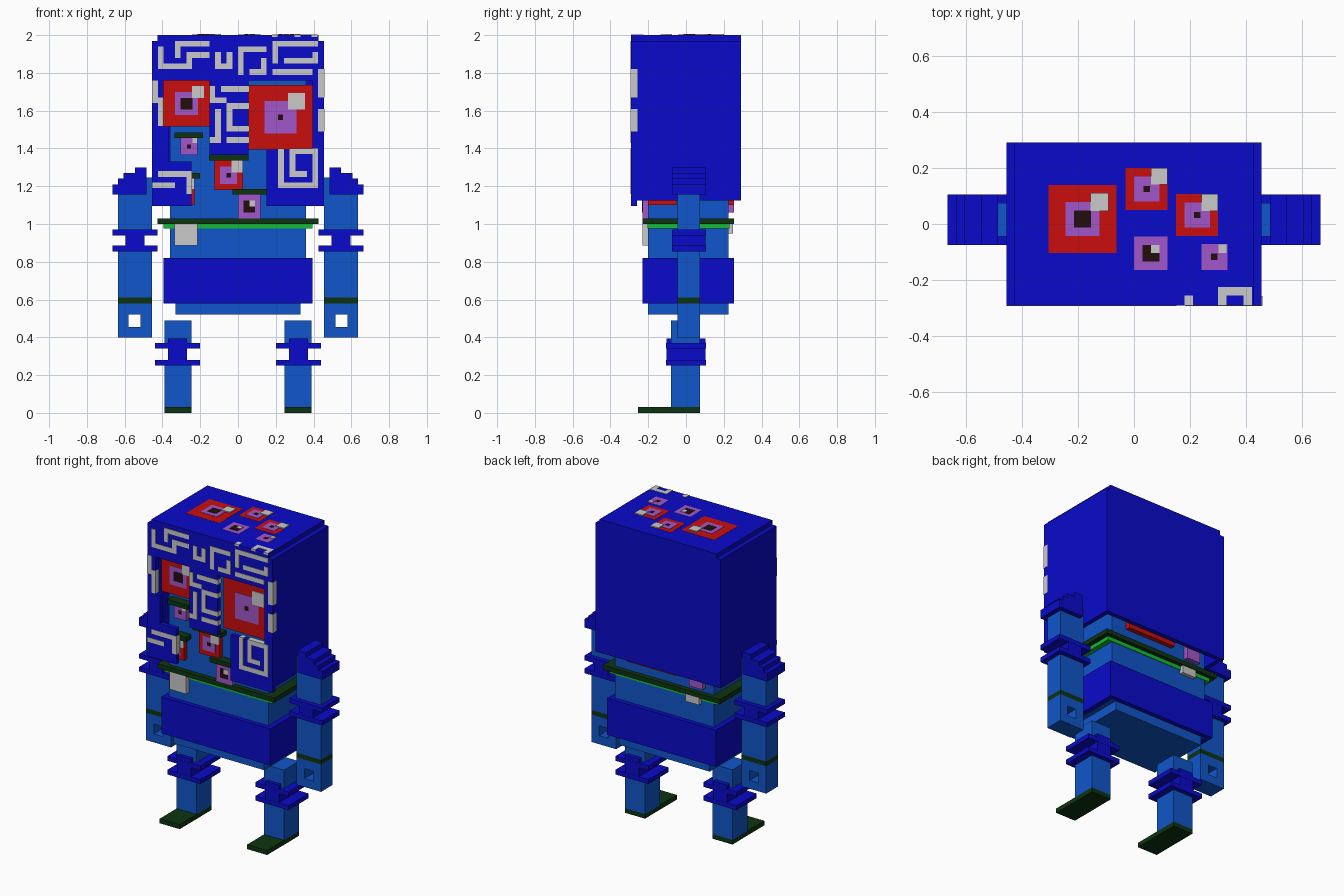
import bpy, bmesh
from mathutils import Matrix, Vector

if "Cube" in bpy.data.objects:
    bpy.data.objects.remove(bpy.data.objects["Cube"], do_unlink=True)


def material(name, r, g, b):
    m = bpy.data.materials.new(name)
    m.use_nodes = True
    m.diffuse_color = (r, g, b, 1)
    m.node_tree.nodes["Principled BSDF"].inputs["Base Color"].default_value = (r, g, b, 1)
    return m


NAVY = material("deep blue", .003, .003, .59)
BLUE = material("mid blue", .005, .093, .59)
RED = material("red", .59, .004, .004)
PURPLE = material("purple", .36, .093, .59)
WHITE = material("pale grey", .59, .59, .59)
DARK = material("dark green", .004, .034, .005)
GREEN = material("bright green", .007, .51, .038)
BLACK = material("near black", .016, .004, .004)


def boxes(name, mat, *bounds):
    """One object made of boxes, each given by its x, y and z ranges."""
    bm = bmesh.new()
    for ranges in bounds:
        low, high = (Vector(f(r) for r in ranges) for f in (min, max))
        place = Matrix.Translation((low + high) / 2)
        bmesh.ops.create_cube(bm, size=1, matrix=place @ Matrix.Diagonal((*(high - low), 1)))
    mesh = bpy.data.meshes.new(name)
    bm.to_mesh(mesh)
    bm.free()
    mesh.materials.append(mat)
    bpy.context.collection.objects.link(bpy.data.objects.new(name, mesh))


def wide(w):
    return (-w, w)


def pair(name, mat, *bounds):
    """The same part on both sides."""
    for side, s in (("left", 1), ("right", -1)):
        boxes(f"{side}_{name}", mat, *[([s * x for x in xs], ys, zs) for xs, ys, zs in bounds])


def joint(name, x, ys, z0, z1, cap=0):
    """Two wide plates around a narrower core."""
    outer, inner = (x - .12, x + .12), (x - .05, x + .05)
    core_y = (ys[0] + .001, ys[1] - .001)
    pair(name, NAVY, (outer, ys, (z0, z0 + .03)), (outer, ys, (z1 - .03, z1)),
         (inner, core_y, (z0 + .01, z1 + cap)))


# Body, belt and collar
body_y, rim_y = (-.2, .225), (-.23, .255)
boxes("torso", BLUE, (wide(.36), body_y, (.58, 1.94)))
boxes("hips", BLUE, (wide(.33), body_y, (.52, .58)))
boxes("belt", NAVY, (wide(.395), rim_y, (.58, .82)))
boxes("collar", DARK, (wide(.425), rim_y, (1, 1.03)))
boxes("collar_trim", GREEN, (wide(.395), (-.205, .23), (.975, 1)))
boxes("teeth", WHITE, ((-.335, -.215), (-.23, -.2), (.885, 1)), ((-.27, -.17), (.225, .25), (.95, 1)))

# Legs
leg_x, leg_y = (.245, .39), (-.08, .075)
pair("leg", BLUE, (leg_x, leg_y, (.03, .25)), (leg_x, leg_y, (.37, .49)))
joint("knee", .32, wide(.105), .25, .37, cap=.025)
pair("foot", DARK, (leg_x, (-.255, .075), (0, .03)))

# Arms, with a square hole through each hand
arm_x, arm_y, joint_y = (.455, .635), (-.045, .075), (-.075, .105)
pair("arm", BLUE, (arm_x, arm_y, (.97, 1.155)), ((.455, .485), arm_y, (1.155, 1.245)),
     (arm_x, arm_y, (.61, .855)))
joint("elbow", .545, joint_y, .855, .97)
pair("wrist_band", DARK, (arm_x, arm_y, (.58, .61)))
pair("hand", BLUE, (arm_x, arm_y, (.52, .58)), (arm_x, arm_y, (.4, .455)),
     ((.455, .515), arm_y, (.455, .52)), ((.58, .635), arm_y, (.455, .52)))
pair("shoulder", NAVY, ((.485, .665), joint_y, (1.155, 1.21)),
     *[((.485, x), joint_y, (z, z + .03)) for x, z in ((.635, 1.21), (.605, 1.24), (.545, 1.27))])

# Hood: an open-bottomed shell
boxes("hood_top", NAVY, (wide(.425), wide(.29), (1.97, 2)))
pair("hood_side", NAVY, ((.425, .455), (-.26, .29), (1.125, 1.97)))
boxes("hood_back", NAVY, (wide(.425), (.26, .29), (1.125, 1.97)))

# Hood front: panels around the eye openings
front_y = (-.29, -.26)
boxes("hood_front", NAVY, *[(xs, front_y, zs) for xs, zs in (
    (wide(.455), (1.76, 1.97)), ((-.455, -.395), (1.515, 1.76)), ((-.455, -.365), (1.33, 1.515)),
    ((-.15, .055), (1.365, 1.76)), ((.395, .455), (1.395, 1.76)),
    ((.15, .455), (1.095, 1.395)), ((-.455, -.245), (1.095, 1.33)))])


def hook(c, r, h, w, legs=2):
    """Grid cells of a square spiral that starts at a column and row and winds inward."""
    cells = {(c, r)}
    for k in range(legs):
        turn = k // 2
        size, shrink = (w, 2 * turn) if k % 2 else (h, 2 * max(0, turn - 1))
        step = (1 if size > 0 else -1) * (-1) ** turn
        for _ in range(abs(size) - shrink):
            c, r = (c + step, r) if k % 2 else (c, r + step)
            cells.add((c, r))
    return cells


# Maze markings: hooks, bars and spirals on a 30 by 30 grid
CELL = .91 / 30
maze = set().union(*[hook(*h) for h in (
    (4, 3, -2, 5), (6, 5, -2, 3), (1, 2, 3, 4), (11, 3, 2, 2, 3), (15, 6, -4, 4), (19, 4, 2, -2),
    (21, 4, -3, 7), (28, 3, 1, -5), (21, 6, 0, 6), (29, 6, 4, 0), (29, 13, 3, 0), (10, 9, 2, 2),
    (16, 9, 0, -4), (13, 12, 4, 3), (13, 12, 0, 3), (11, 13, 5, -1), (13, 18, 0, 3),
    (0, 8, 3, 1), (1, 12, 3, 0), (6, 27, -3, -5), (0, 26, 0, 3), (22, 20, 6, 6, 6))])
marks = []
for row in range(30):
    col = 0
    while col < 30:
        start = col
        while (col, row) in maze:
            col += 1
        if col > start:
            xs = (start * CELL - .455, col * CELL - .455 + .003 * (col == 30))
            marks.append((xs, (-.293, -.257), (1.97 - row * .03, 2 - row * .03)))
        col += 1
boxes("hood_markings", WHITE, *marks)
top_z = (1.99, 2.002)
boxes("hood_top_markings", WHITE, ((.3, .42), (-.255, -.225), top_z),
      *[((x, x + .03), (-.291, -.255), top_z) for x in (.18, .3, .39)])


def eye(name, face, u, v, w, h, rim=True, pupil=.5, glint=(.62, .88), lid=False):
    """Nested plates from a lower left corner and a size, the glint up and to the right."""
    inset = .25 if w > .2 else .2
    iris = (inset, 1 - inset) if rim else (0, 1)
    half = pupil * (iris[1] - iris[0]) / 2
    layers = [("rim", RED, (0, 1))] if rim else []
    layers += [("iris", PURPLE, iris), ("pupil", BLACK, (.5 - half, .5 + half)), ("glint", WHITE, glint)]
    for i, (part, mat, span) in enumerate(layers):
        us, vs = [u + w * s for s in span], [v + h * s for s in span]
        lift = .002 * i
        if face == "front":
            boxes(f"{name}_{part}", mat, (us, (-.23 - lift, -.2), vs))
        else:
            boxes(f"{name}_{part}", mat, (us, vs, (1.99, 2.001 + lift)))
    if lid:
        boxes(f"{name}_lid", DARK, ((u - .03, u + w + .03), (-.255, -.2), (v + h, v + h + .03)))


# Eyes on the face
corner, middle = (.6, 1), (.5, .75)
eye("right_eye", "front", -.395, 1.515, .245, .245)
eye("left_eye", "front", .055, 1.395, .34, .34, pupil=.16)
eye("cheek_eye", "front", -.305, 1.365, .09, .09, rim=False, pupil=.25, glint=(.7, 1), lid=True)
eye("nose_eye", "front", -.124, 1.18, .15, .155, pupil=.25, glint=corner, lid=True)
eye("chin_eye", "front", 0, 1.03, .12, .125, rim=False, glint=middle, lid=True)
eye("jaw_eye", "front", -.36, 1.1, .13, .14, pupil=.25, glint=corner, lid=True)

# Eyes on the top of the hood
eye("top_big_eye", "top", -.305, -.104, .243, .243)
eye("top_back_eye", "top", -.03, .05, .15, .15, pupil=.25, glint=corner)
eye("top_left_eye", "top", .15, -.043, .15, .15, pupil=.25, glint=corner)
eye("top_front_eye", "top", 0, -.164, .12, .12, rim=False, glint=middle)
eye("top_small_eye", "top", .24, -.164, .093, .093, rim=False, pupil=.25, glint=(.65, .97))

# Eyes mostly hidden under the hood
boxes("back_eye", RED, ((-.1, .25), (.225, .255), (1.1, 1.4)))
boxes("back_small_eye", PURPLE, ((-.3, -.2), (.225, .255), (1.06, 1.2)))
boxes("temple_eye", RED, ((.36, .39), (-.2, -.05), (1.1, 1.3)))
